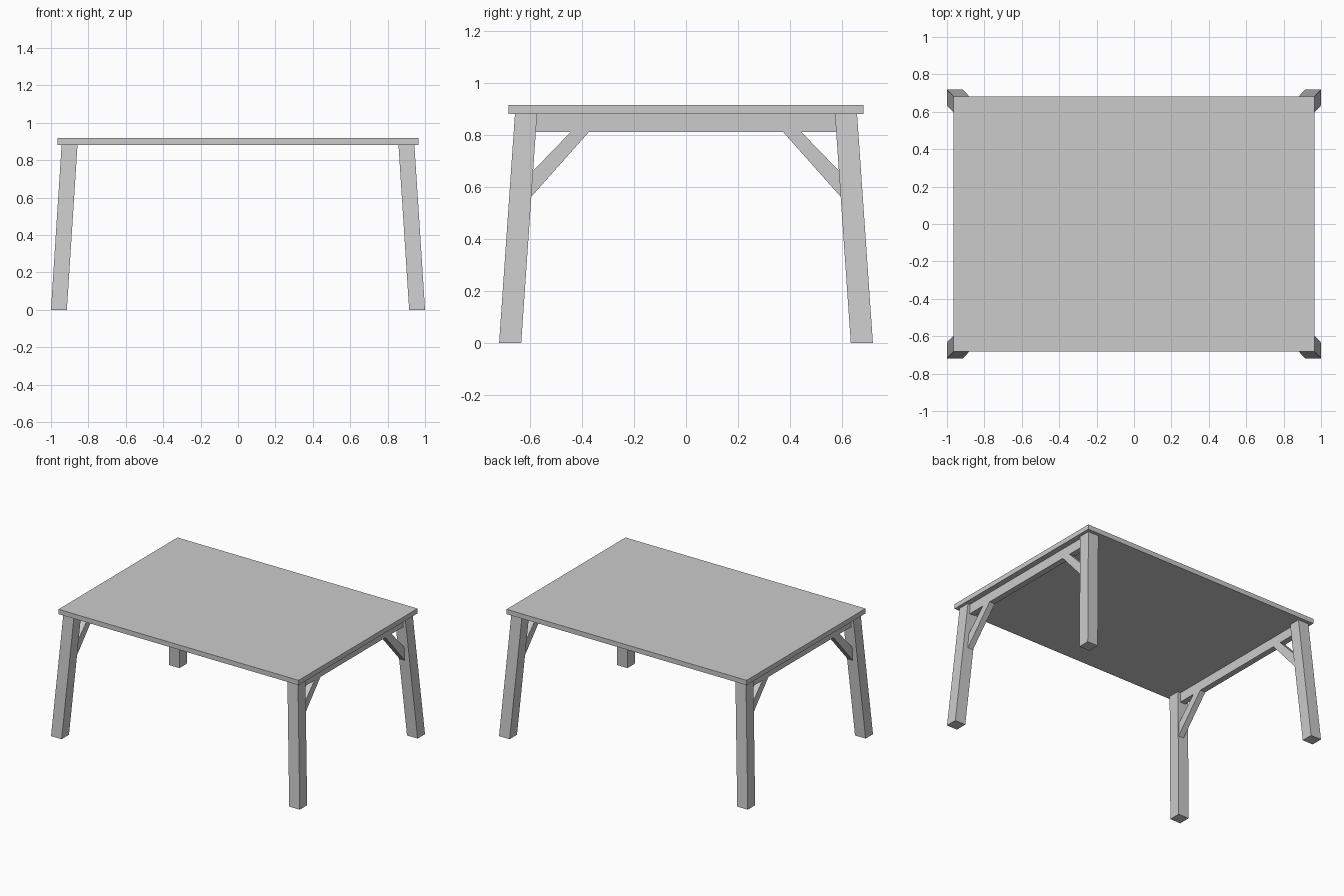
import bpy, bmesh

if "Cube" in bpy.data.objects:
    bpy.data.objects.remove(bpy.data.objects["Cube"])

LEG = 0.085            # leg thickness
Z_UNDER, Z_TOP = 0.882, 0.917
Z_RAIL = 0.813         # underside of the end rails
X_MID, T = 0.903, 0.043  # rail and brace centre plane and thickness


def prism(name, lower, upper):
    """Solid between two matching loops of points."""
    bm = bmesh.new()
    a = [bm.verts.new(p) for p in lower]
    b = [bm.verts.new(p) for p in upper]
    n = len(a)
    bm.faces.new(a[::-1])
    bm.faces.new(b)
    for i in range(n):
        j = (i + 1) % n
        bm.faces.new((a[i], a[j], b[j], b[i]))
    bmesh.ops.recalc_face_normals(bm, faces=bm.faces)
    mesh = bpy.data.meshes.new(name)
    bm.to_mesh(mesh)
    bm.free()
    ob = bpy.data.objects.new(name, mesh)
    bpy.context.collection.objects.link(ob)
    return ob


def rect(x0, x1, y0, y1, z):
    return [(x0, y0, z), (x1, y0, z), (x1, y1, z), (x0, y1, z)]


def slab(name, sx, profile):
    """Extrude a y-z profile across the rail thickness on one end."""
    x0, x1 = sx * (X_MID - T / 2), sx * (X_MID + T / 2)
    return prism(name, [(x0, y, z) for y, z in profile],
                 [(x1, y, z) for y, z in profile])


def inner_y(z):
    """Inner leg face at height z."""
    return 0.635 + (0.573 - 0.635) * z / Z_UNDER


# Table top
prism("table_top", rect(-0.965, 0.965, -0.683, 0.683, Z_UNDER),
      rect(-0.965, 0.965, -0.683, 0.683, Z_TOP))

for sx, side in ((-1, "left"), (1, "right")):
    # End rail between the legs
    yt, yb = inner_y(Z_UNDER), inner_y(Z_RAIL)
    slab(side + "_end_rail", sx,
         [(-yb, Z_RAIL), (yb, Z_RAIL), (yt, Z_UNDER), (-yt, Z_UNDER)])
    for sy, end in ((-1, "front"), (1, "back")):
        # Splayed leg
        prism(f"{end}_{side}_leg",
              rect(sx * (1 - LEG), sx, sy * (0.719 - LEG), sy * 0.719, 0),
              rect(sx * (0.943 - LEG), sx * 0.943,
                   sy * (0.658 - LEG), sy * 0.658, Z_UNDER))
        # Diagonal brace
        slab(f"{end}_{side}_brace", sx,
             [(sy * inner_y(0.563), 0.563), (sy * inner_y(0.663), 0.663),
              (sy * 0.443, Z_RAIL), (sy * 0.373, Z_RAIL)])
